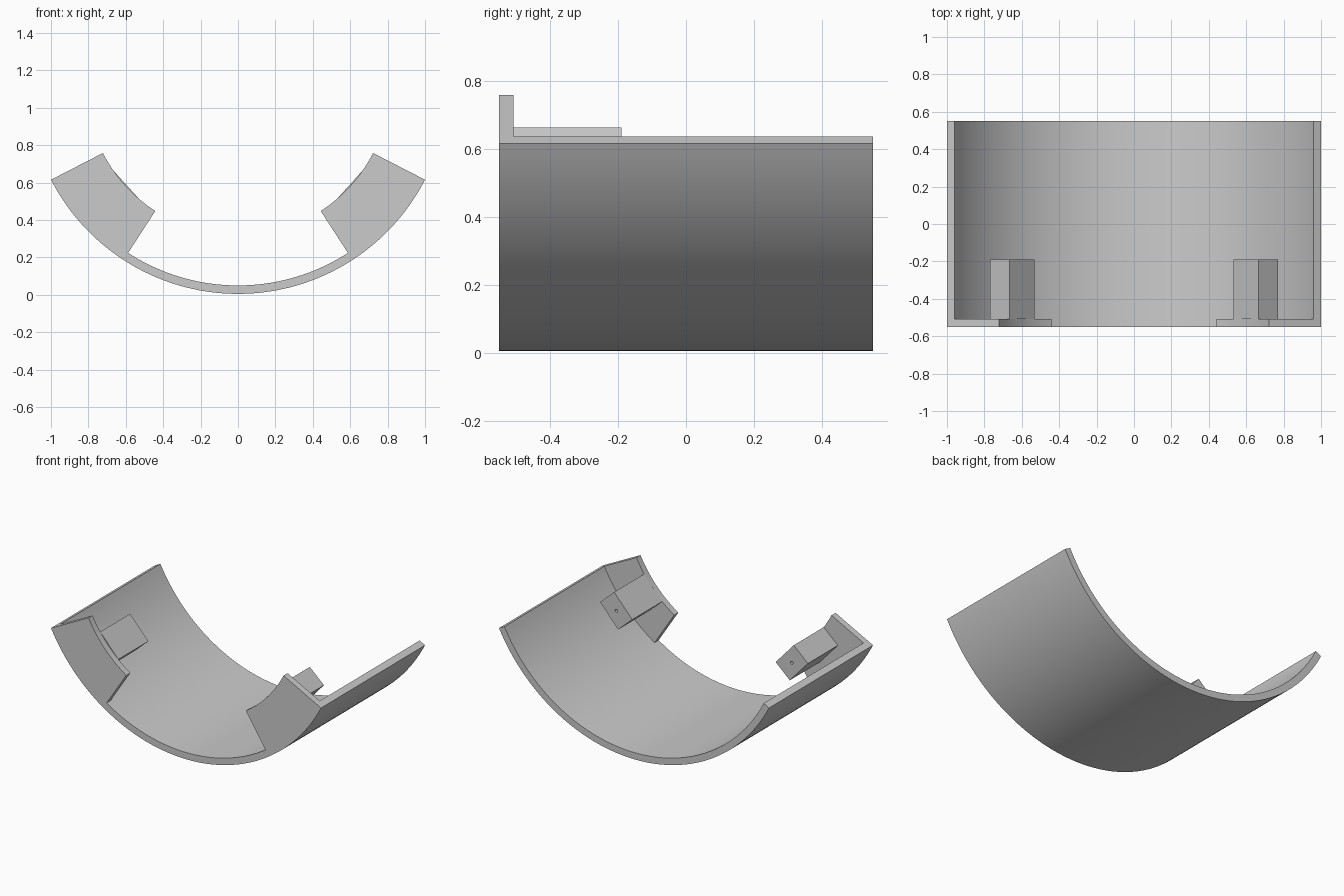
import bpy, bmesh, math
from mathutils import Matrix, Vector

cube = bpy.data.objects.get("Cube")
if cube:
    bpy.data.objects.remove(cube, do_unlink=True)

grey = bpy.data.materials.new("plain_grey")
grey.use_nodes = True
COLOUR = (0.6, 0.6, 0.6, 1)
grey.diffuse_color = COLOUR
grey.node_tree.nodes["Principled BSDF"].inputs["Base Color"].default_value = COLOUR

OUTER, INNER, LIP = 1.124, 1.079, 0.812     # radii around the arc centre
CENTRE_Z = 1.129
END, LIP_START = math.radians(62.8), math.radians(33)
FRONT, BACK, LIP_BACK, BLOCK_BACK = -0.55, 0.55, -0.507, -0.19


def make(name, bm):
    bmesh.ops.recalc_face_normals(bm, faces=bm.faces)
    mesh = bpy.data.meshes.new(name)
    bm.to_mesh(mesh)
    bm.free()
    mesh.materials.append(grey)
    obj = bpy.data.objects.new(name, mesh)
    bpy.context.collection.objects.link(obj)
    return obj


def smooth(obj):
    bpy.ops.object.select_all(action="DESELECT")
    obj.select_set(True)
    bpy.context.view_layer.objects.active = obj
    bpy.ops.object.shade_smooth_by_angle(angle=math.radians(30))


def polar(radius, angle):
    return radius * math.sin(angle), CENTRE_Z - radius * math.cos(angle)


def ring_sector(name, r_in, r_out, a0, a1, y0, y1, steps):
    """Curved bar: a rectangular section swept along an arc about the y axis."""
    bm = bmesh.new()
    rows = []
    for i in range(steps + 1):
        angle = a0 + (a1 - a0) * i / steps
        row = []
        for r, y in ((r_in, y0), (r_out, y0), (r_out, y1), (r_in, y1)):
            x, z = polar(r, angle)
            row.append(bm.verts.new((x, y, z)))
        rows.append(row)
    for a, b in zip(rows, rows[1:]):
        for k in range(4):
            n = (k + 1) % 4
            bm.faces.new((a[k], a[n], b[n], b[k]))
    bm.faces.new(rows[0])
    bm.faces.new(rows[-1])
    obj = make(name, bm)
    smooth(obj)
    return obj


# Curved trough
ring_sector("curved_shell", INNER, OUTER, -END, END, FRONT, BACK, 96)

MID = (END + LIP_START) / 2
WIDTH, DEPTH = 0.2, 0.141
for side, sign in (("left", 1), ("right", -1)):
    # Front lip reaching inward at each end of the arc
    ring_sector(side + "_front_lip", LIP, INNER + 0.002,
                sign * LIP_START, sign * END, FRONT, LIP_BACK, 24)

    # Screw block behind the lip, turned to follow the arc
    length = BLOCK_BACK - LIP_BACK
    x, z = polar(LIP * math.cos(math.asin(WIDTH / 2 / LIP)) + DEPTH / 2, sign * MID)
    place = Matrix.Translation((x, (BLOCK_BACK + LIP_BACK) / 2, z)) @ \
        Matrix.Rotation(-sign * MID, 4, "Y")
    bm = bmesh.new()
    bmesh.ops.create_cube(bm, size=1,
                          matrix=place @ Matrix.Diagonal((WIDTH, length, DEPTH, 1)))
    block = make(side + "_screw_block", bm)

    # Pilot hole in the back of the block
    bm = bmesh.new()
    bmesh.ops.create_cone(bm, cap_ends=True, segments=16, radius1=0.01, radius2=0.01,
                          depth=0.4, matrix=Matrix.Translation((x, BLOCK_BACK, z))
                          @ Matrix.Rotation(math.pi / 2, 4, "X"))
    cutter = make(side + "_hole_cutter", bm)
    cutter.hide_render = True
    cutter.hide_set(True)
    hole = block.modifiers.new("pilot_hole", "BOOLEAN")
    hole.operation = "DIFFERENCE"
    hole.solver = "EXACT"
    hole.object = cutter
